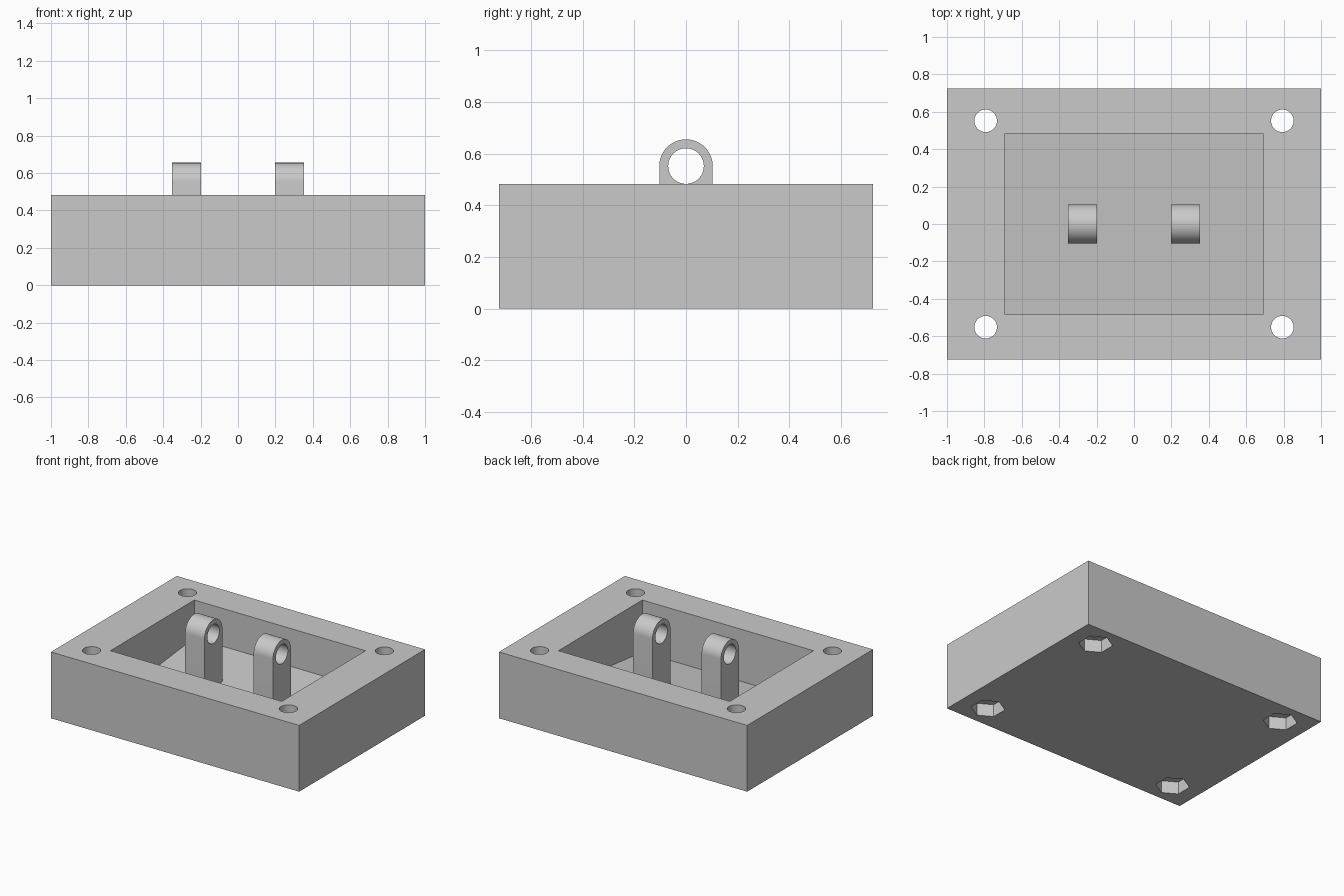
import bpy
import bmesh
import math

if "Cube" in bpy.data.objects:
    bpy.data.objects.remove(bpy.data.objects["Cube"], do_unlink=True)

UNIT = 1 / 29          # design grid: the body is 58 units long

grey = bpy.data.materials.new("light_grey")
grey.use_nodes = True
colour = (0.59, 0.59, 0.59, 1)
grey.diffuse_color = colour
grey.node_tree.nodes["Principled BSDF"].inputs["Base Color"].default_value = colour


def prism(name, outline, start, end, axis):
    """Extrude a 2D outline along x (outline in y, z) or z (outline in x, y)."""
    bm = bmesh.new()

    def place(a, b, t):
        p = (t, a, b) if axis == "x" else (a, b, t)
        return [c * UNIT for c in p]

    low = [bm.verts.new(place(a, b, start)) for a, b in outline]
    high = [bm.verts.new(place(a, b, end)) for a, b in outline]
    bm.faces.new(low[::-1])
    bm.faces.new(high)
    for i in range(len(low)):
        j = (i + 1) % len(low)
        bm.faces.new((low[i], low[j], high[j], high[i]))
    bmesh.ops.recalc_face_normals(bm, faces=bm.faces)
    mesh = bpy.data.meshes.new(name)
    bm.to_mesh(mesh)
    bm.free()
    mesh.materials.append(grey)
    obj = bpy.data.objects.new(name, mesh)
    bpy.context.scene.collection.objects.link(obj)
    return obj


def circle(cx, cy, radius, sides, turn=0.0):
    return [(cx + radius * math.cos(turn + math.tau * i / sides),
             cy + radius * math.sin(turn + math.tau * i / sides)) for i in range(sides)]


def carve(obj, cutters):
    """Subtract the cutters, bake the result and drop the cutters."""
    for cutter in cutters:
        cutter.hide_render = True
        mod = obj.modifiers.new("cut", "BOOLEAN")
        mod.operation = "DIFFERENCE"
        mod.solver = "EXACT"
        mod.object = cutter
    bpy.context.view_layer.update()
    graph = bpy.context.evaluated_depsgraph_get()
    baked = bpy.data.meshes.new_from_object(obj.evaluated_get(graph))
    obj.modifiers.clear()
    obj.data = baked
    for cutter in cutters:
        bpy.data.objects.remove(cutter, do_unlink=True)
    bpy.ops.object.select_all(action="DESELECT")
    obj.select_set(True)
    bpy.context.view_layer.objects.active = obj
    bpy.ops.object.shade_smooth_by_angle(angle=math.radians(30))


# Body: open box with a floor that rises towards the back
body = prism("box_body", [(-21, 0), (21, 0), (21, 14), (-21, 14)], -29, 29, "x")
cutters = [prism("cavity_cutter", [(-14, 3), (14, 6), (14, 16), (-14, 16)], -20, 20, "x")]

# Corner screw holes with hexagonal nut pockets underneath
for sx in (-1, 1):
    for sy in (-1, 1):
        x, y = 23 * sx, 16 * sy
        cutters.append(prism("screw_hole_cutter", circle(x, y, 1.75, 48), -1, 16, "z"))
        cutters.append(prism("nut_pocket_cutter", circle(x, y, 3.28, 6, math.pi / 2), -1, 2.6, "z"))
carve(body, cutters)

# Two round-topped lugs with a cross hole, standing on the floor
arch = [(3 * math.cos(math.pi * i / 32), 16 + 3 * math.sin(math.pi * i / 32)) for i in range(33)]
for name, cx in (("right_lug", -8), ("left_lug", 8)):
    lug = prism(name, arch + [(-3, 3.8), (3, 3.8)], cx - 2.25, cx + 2.25, "x")
    carve(lug, [prism("pin_hole_cutter", circle(0, 16, 2, 48), cx - 4, cx + 4, "x")])
